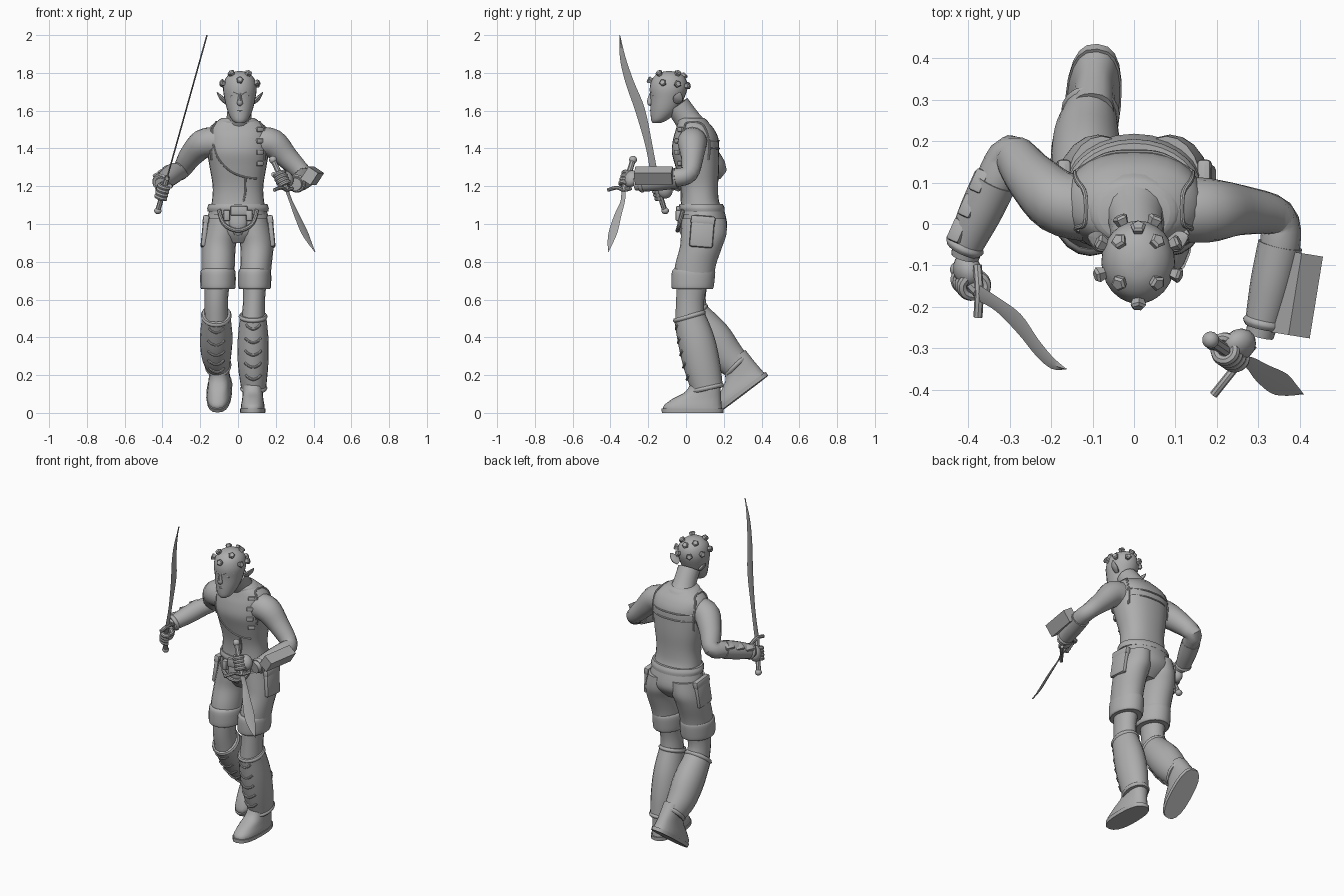
import bpy, bmesh, math
from mathutils import Vector, Matrix

cube = bpy.data.objects.get("Cube")
if cube:
    bpy.data.objects.remove(cube, do_unlink=True)

X, Y, Z = Vector((1, 0, 0)), Vector((0, 1, 0)), Vector((0, 0, 1))
clay = bpy.data.materials.new("plain_grey")
clay.use_nodes = True
clay.diffuse_color = (0.42, 0.42, 0.42, 1)
clay.node_tree.nodes["Principled BSDF"].inputs["Base Color"].default_value = clay.diffuse_color
parts = []


def finish(name, bm):
    bmesh.ops.recalc_face_normals(bm, faces=bm.faces)
    mesh = bpy.data.meshes.new(name)
    bm.to_mesh(mesh)
    bm.free()
    mesh.materials.append(clay)
    obj = bpy.data.objects.new(name, mesh)
    bpy.context.collection.objects.link(obj)
    parts.append(obj)


def smooth_rows(rows, steps):
    """Catmull-Rom samples through rows of x, y, z, radius, radius."""
    rows = [Vector(tuple(r) + (r[-1],) * (5 - len(r))) for r in rows]
    out = []
    for i in range(len(rows) - 1):
        a, b, c = rows[max(i - 1, 0)], rows[i], rows[i + 1]
        d = rows[min(i + 2, len(rows) - 1)]
        for k in range(steps):
            t = k / steps
            out.append(0.5 * (2 * b + (c - a) * t + (2 * a - 5 * b + 4 * c - d) * t * t
                              + (3 * b - a - 3 * c + d) * t ** 3))
    return out + [rows[-1]]


def loft(name, rows, side=X, n=16, level=False, steps=4, matrix=None, power=1):
    """Skin of rings along a path; level keeps them horizontal, a low power squares them."""
    rows = smooth_rows(rows, steps)
    bm = bmesh.new()
    rings = []
    for i, r in enumerate(rows):
        tangent = Z if level else (rows[min(i + 1, len(rows) - 1)] - rows[max(i - 1, 0)]).to_3d()
        tangent = tangent.normalized()
        u = (side - tangent * side.dot(tangent)).normalized()
        v = tangent.cross(u)
        ring = []
        for k in range(n):
            t = 2 * math.pi * k / n
            c, s = (math.copysign(abs(f(t)) ** power, f(t)) for f in (math.cos, math.sin))
            ring.append(bm.verts.new(Vector(r[:3]) + u * c * r[3] + v * s * r[4]))
        rings.append(ring)
    for low, high in zip(rings, rings[1:]):
        for k in range(n):
            j = (k + 1) % n
            bm.faces.new((low[k], low[j], high[j], high[k]))
    bm.faces.new(rings[0])
    bm.faces.new(rings[-1])
    if matrix:
        bm.transform(matrix)
    finish(name, bm)


def tube(name, points, radius, side=Z, n=8):
    loft(name, [(*p, radius) for p in points], side, n)


def box(name, centre, size, rotation=Matrix(), bevel=0.006):
    bm = bmesh.new()
    bmesh.ops.create_cube(bm, size=1, matrix=Matrix.Diagonal((*size, 1)))
    if bevel:
        bmesh.ops.bevel(bm, geom=bm.edges[:], offset=bevel, segments=2, affect='EDGES', profile=0.5)
    bm.transform(Matrix.Translation(centre) @ rotation.to_4x4())
    finish(name, bm)


def ball(name, centre, size, rotation=Matrix()):
    bm = bmesh.new()
    bmesh.ops.create_uvsphere(bm, u_segments=14, v_segments=9, radius=1)
    bm.transform(Matrix.Translation(centre) @ rotation.to_4x4() @ Matrix.Diagonal((*size, 1)))
    finish(name, bm)


# Head and neck
head_x = 0.01
loft("head", [(head_x, y, z, a, b) for y, z, a, b in (
    (-.155, 1.535, .022, .022), (-.14, 1.553, .044, .045), (-.115, 1.6, .066, .073),
    (-.1, 1.66, .081, .088), (-.092, 1.72, .089, .1), (-.09, 1.77, .076, .088),
    (-.09, 1.8, .045, .052), (-.09, 1.81, .008, .008))], n=24, level=True)
loft("neck", [(0, .045, 1.5, .088, .075), (.005, .01, 1.55, .068), (head_x, -.045, 1.63, .064)])
loft("nose", [(head_x, -.183, 1.7, .006), (head_x, -.19, 1.66, .011, .015),
              (head_x, -.19, 1.638, .016, .014), (head_x, -.182, 1.63, .006)], n=10)
tube("mouth", [(head_x + x, -.186 + abs(x) * .5, 1.602) for x in (-.026, 0, .026)], .006)
for s, word in ((1, "left"), (-1, "right")):
    tube(word + "_brow", [(head_x + s * x, y, z) for x, y, z in
         ((.012, -.184, 1.69), (.036, -.174, 1.7), (.062, -.15, 1.694))], .008)
    ball(word + "_eye", (head_x + s * .034, -.17, 1.676), (.016, .01, .008))
    loft(word + "_ear", [(head_x + s * .074, -.05, 1.645, .01, .018),
                         (head_x + s * .096, -.042, 1.665, .011, .027),
                         (head_x + s * .113, -.035, 1.685, .006, .016),
                         (head_x + s * .121, -.03, 1.698, .002)], n=10)

# Flared five-sided studs over the skull
studs = [(0, -1, .5), (0, .75, .7)]
for s in (-1, 1):
    studs += [(s * .45, -.45, .8), (s * .45, .45, .8), (s * .85, -.25, .3),
              (s * .85, .4, .25), (s * .42, .95, .2)]
for d in studs:
    d = Vector(d).normalized()
    base = Vector((head_x, -.092, 1.712)) + Vector((d.x * .087, d.y * .097, d.z * .094))
    loft("skull_stud", [(*(base - d * .008), .011), (*(base + d * .021), .02),
                        (*(base + d * .027), .014)],
         side=d.orthogonal(), n=5, steps=1)

# Torso in a fitted vest
torso = [(0, y, z, a, b) for y, z, a, b in (
    (.085, 1.05, .15, .118), (.075, 1.12, .138, .1), (.07, 1.2, .134, .1), (.06, 1.3, .15, .115),
    (.05, 1.38, .163, .125), (.052, 1.45, .165, .12), (.048, 1.5, .157, .102),
    (.038, 1.535, .125, .083), (.03, 1.558, .085, .068))]
boxy = .86
loft("torso", torso, n=28, level=True, power=boxy)


def on_torso(x, z, back=False):
    rows = smooth_rows(torso, 4)
    r = min(rows, key=lambda q: abs(q[2] - z))
    depth = r[4] * max(0, 1 - abs(x / r[3]) ** (2 / boxy)) ** (boxy / 2)
    return (x, r[1] + (depth if back else -depth), z)


loft("collar", [(0, .036, 1.535, .115, .086), (0, .03, 1.55, .104, .081), (0, .027, 1.56, .086, .07)],
     n=24, level=True)
tube("chest_seam", [on_torso(x, z) for x, z in
     ((-.135, 1.5), (-.13, 1.42), (-.1, 1.34), (-.04, 1.28), (.03, 1.25), (.1, 1.24))], .005)
tube("waist_flap_seam", [on_torso(x, z) for x, z in ((.04, 1.24), (.04, 1.18), (.03, 1.12))], .005)
for z in (1.44, 1.4):
    tube("back_band", [on_torso(x, z, True) for x in (-.14, -.07, 0, .07, .14)], .005)
for s in (-1, 1):
    edge = ((.14, 1.34), (.142, 1.42), (.138, 1.5), (.118, 1.535))
    tube("vest_armhole", [on_torso(s * x, z) for x, z in edge]
         + [on_torso(s * x, z, True) for x, z in reversed(edge)], .006, side=X)
for z in (1.32, 1.38, 1.44, 1.5):
    box("vest_buckle", on_torso(.115, z), (.04, .018, .026), Matrix.Rotation(.6, 3, 'Z'))

# Hips, belt and hanging straps
loft("hips", [(0, .088, 1.09, .147, .11), (0, .094, 1.0, .168, .124), (0, .09, .95, .15, .112),
              (0, .082, .9, .08, .07)], n=24, level=True)
loft("belt", [(0, .085, 1.065, .16, .12), (0, .082, 1.085, .163, .122), (0, .08, 1.105, .155, .115)],
     n=28, level=True)
box("belt_buckle", (.005, -.04, 1.07), (.09, .025, .05))
for x in (-.06, .06):
    box("belt_pouch", (x, -.035, 1.045), (.035, .04, .06), bevel=.009)
tube("hanging_strap", [(-.1, -.015, 1.075), (-.075, -.035, 1.0), (0, -.045, .965),
                       (.075, -.035, 1.0), (.1, -.015, 1.075)], .011)
loft("front_cloth", [(0, -.022, 1.05, .05, .02), (0, -.025, .99, .045, .02),
                     (0, -.012, .945, .02, .015)])

# Legs: shorts, knees and shin guards; each leg keeps its own pose
legs = {
    "left": ([(.078, .094, 1.03, .084, .118), (.09, .094, .95, .092, .121), (.1, .08, .88, .088, .112),
              (.095, .05, .78, .083, .108), (.088, .035, .67, .08, .105)],
             [(.088, .035, .72, .066, .085), (.085, .022, .6, .058, .074), (.08, .02, .5, .062, .077)],
             [(.08, .018, .51, .07, .083), (.08, .055, .38, .082, .098), (.08, .085, .25, .08, .097),
              (.083, .112, .13, .066, .084)]),
    "right": ([(-.078, .094, 1.03, .084, .118), (-.09, .094, .95, .092, .121),
               (-.102, .08, .88, .09, .112), (-.105, .05, .78, .088, .108), (-.106, .035, .67, .086, .105)],
              [(-.108, .035, .72, .068, .085), (-.115, .03, .6, .062, .074), (-.115, .05, .5, .064, .077)],
              [(-.115, .045, .515, .075, .083), (-.115, .135, .405, .086, .1), (-.115, .21, .31, .08, .092),
               (-.105, .27, .25, .064, .078)])}
for word, (thigh, knee, guard) in legs.items():
    s = 1 if word == "left" else -1
    loft(word + "_shorts_leg", thigh, n=20, level=True)
    x, y, z, a, b = thigh[-1]
    loft(word + "_shorts_cuff", [(x, y, .655, a, b), (x, y, .67, a + .007, b + .007),
                                 (x, y + .005, .745, a + .007, b + .01), (x, y + .008, .765, a - .005, b)],
         n=20, level=True)
    loft(word + "_knee", knee)
    loft(word + "_shin_guard", guard, n=20)
    # Rolled rims at both ends of the guard
    for end, near in ((guard[0], guard[1]), (guard[-1], guard[-2])):
        p = Vector(end[:3])
        d = (Vector(near[:3]) - p).normalized() * .012
        loft(word + "_guard_rim", [(*(p - d), end[3], end[4]), (*p, end[3] + .007, end[4] + .007),
                                   (*(p + d), end[3], end[4])], n=20, steps=3)
    # Laced ridges down the front of the guard
    samples = smooth_rows(guard, 4)
    for i in range(1, 11, 2):
        r, p = samples[i], samples[i].to_3d()
        t = (samples[i + 1] - samples[i]).to_3d().normalized()
        front = X.cross(t)
        if front.y > 0:
            front = -front
        tube(word + "_guard_lace", [p + X * math.sin(q) * r[3] + front * math.cos(q) * r[4]
             + t * .02 * math.cos(3 * q) for q in (-.55, -.3, 0, .3, .55)], .007)
    # Side pocket with a flap, flaring out at its foot
    tilt = Matrix.Rotation(s * -.1, 3, 'Y') @ Matrix.Rotation(-.08, 3, 'X')
    box(word + "_pocket", (s * .176, .085, .96), (.03, .125, .17), tilt, .013)
    box(word + "_pocket_flap", (s * .17, .09, 1.02), (.034, .13, .045), tilt, .01)

# Feet: the left is planted, the right pushes off its toe
stride = (Matrix.Translation((-.098, .305, .1)) @ Matrix.Rotation(-.08, 4, 'Z')
          @ Matrix.Rotation(math.radians(37), 4, 'X') @ Matrix.Translation((0, -.035, 0)))
for word, m in (("left", Matrix.Translation((.078, 0, 0))), ("right", stride)):
    loft(word + "_shoe", [(0, .035, .015, .064, .157), (0, .036, .04, .062, .152), (0, .058, .075, .056, .128),
                          (0, .092, .115, .053, .092), (0, .108, .18, .054, .075)],
         n=20, level=True, matrix=m, power=.8)
    loft(word + "_sole", [(0, .035, 0, .066, .163), (0, .035, .022, .068, .164)],
         n=20, level=True, steps=1, matrix=m, power=.8)

# Arms and bracers
loft("right_arm", [(-.11, .035, 1.435, .078), (-.185, .055, 1.425, .077), (-.25, .115, 1.36, .063),
                   (-.297, .165, 1.29, .05), (-.335, .1, 1.27, .05), (-.385, 0, 1.235, .044),
                   (-.408, -.08, 1.21, .034)], side=Z)
loft("left_arm", [(.11, .035, 1.435, .078), (.185, .033, 1.425, .077), (.262, .033, 1.35, .06),
                  (.345, .015, 1.265, .048), (.352, -.055, 1.245, .049), (.328, -.17, 1.225, .044),
                  (.303, -.27, 1.21, .034)], side=Z)
for word, a, b in (("right", (-.335, .105, 1.272), (-.405, -.045, 1.222)),
                   ("left", (.353, -.05, 1.243), (.313, -.23, 1.215))):
    a, b = Vector(a), Vector(b)
    loft(word + "_bracer", [(*a, .054), (*a.lerp(b, .5), .052), (*b, .044)], side=Z)
    d = (b - a).normalized()
    loft(word + "_wrist_band", [(*(b - d * .005), .042), (*(b + d * .008), .049),
                                (*(b + d * .02), .042)], side=Z, steps=3)
for k in range(3):
    place = Vector((-.365, .1, 1.283)).lerp(Vector((-.418, -.02, 1.243)), k / 2)
    box("right_bracer_plate", place, (.036, .056, .055), Matrix.Rotation(-.42, 3, 'Z')
        @ Matrix.Rotation(-.5, 3, 'Y'))
box("forearm_case", (.394, -.17, 1.255), (.062, .2, .076),
    Matrix.Rotation(-.16, 3, 'Z') @ Matrix.Rotation(.58, 3, 'Y'), 0)


def hand(word, grip, axis, wrist):
    """Palm plus fingers curled round a grip."""
    grip, axis, wrist = Vector(grip), Vector(axis).normalized(), Vector(wrist)
    w = wrist - grip
    w = (w - axis * w.dot(axis)).normalized()
    v = axis.cross(w)
    out = -1 if word == "left" else 1
    turn = Matrix((w, v, axis)).transposed()
    ball(word + "_palm", grip + w * .03, (.043, .034, .047), turn)
    for k in range(4):
        c = grip + axis * (k - 1.5) * .02
        tube(word + "_finger", [c + w * math.cos(q) * .026 + v * out * math.sin(q) * .028
             for q in (.3, 1.2, 2.1, 3, 3.9)], .0125, side=axis)
    tube(word + "_thumb", [grip + axis * (.03 + .006 * q) + w * math.cos(q) * .03
         - v * out * math.sin(q) * .03 for q in (.2, .9, 1.6, 2.4)], .013, side=axis)


# Long curved sword, its blade lying in one slanted plane
def slant(y, z):
    return (-.36 + (z - 1.3) * .28, y, z)


loft("sword_blade", [(*slant(y, z), w, .004) for y, z, w in (
    (-.165, 1.24, .02), (-.193, 1.4, .018), (-.242, 1.6, .026), (-.298, 1.75, .022),
    (-.335, 1.88, .015), (-.35, 2, .001))], side=Y, n=4)
tube("sword_grip", [slant(-.112, 1.07), slant(-.168, 1.25)], .014)
tube("sword_guard", [slant(-.1, 1.235), slant(-.165, 1.25), slant(-.225, 1.24)], .011)
ball("sword_pommel", slant(-.11, 1.07), (.02, .02, .018))
hand("right", slant(-.14, 1.17), Vector(slant(-.168, 1.25)) - Vector(slant(-.112, 1.07)),
     (-.408, -.07, 1.21))

# Short hooked dagger held point down
across = Vector((.6, .75, 0))
loft("dagger_blade", [(x, y, z, w, .004) for x, y, z, w in (
    (.255, -.33, 1.19, .015), (.28, -.335, 1.12, .015), (.31, -.36, 1.05, .024),
    (.35, -.385, .96, .03), (.38, -.4, .9, .018), (.408, -.41, .853, .001))], side=across, n=4)
pommel, neck = Vector((.185, -.28, 1.34)), Vector((.258, -.33, 1.18))
tube("dagger_grip", [pommel, neck], .015)
ball("dagger_pommel", pommel, (.021, .021, .021))
tube("dagger_guard", [neck + across * -.11, neck + across * -.05 + Z * .012, neck,
                      neck + across * .05 + Z * .008], .01)
hand("left", pommel.lerp(neck, .65), pommel - neck, (.303, -.27, 1.21))

# Smooth shading with crisp edges
for obj in bpy.context.selected_objects:
    obj.select_set(False)
for obj in parts:
    obj.select_set(True)
bpy.context.view_layer.objects.active = parts[0]
bpy.ops.object.shade_smooth_by_angle(angle=math.radians(40))
